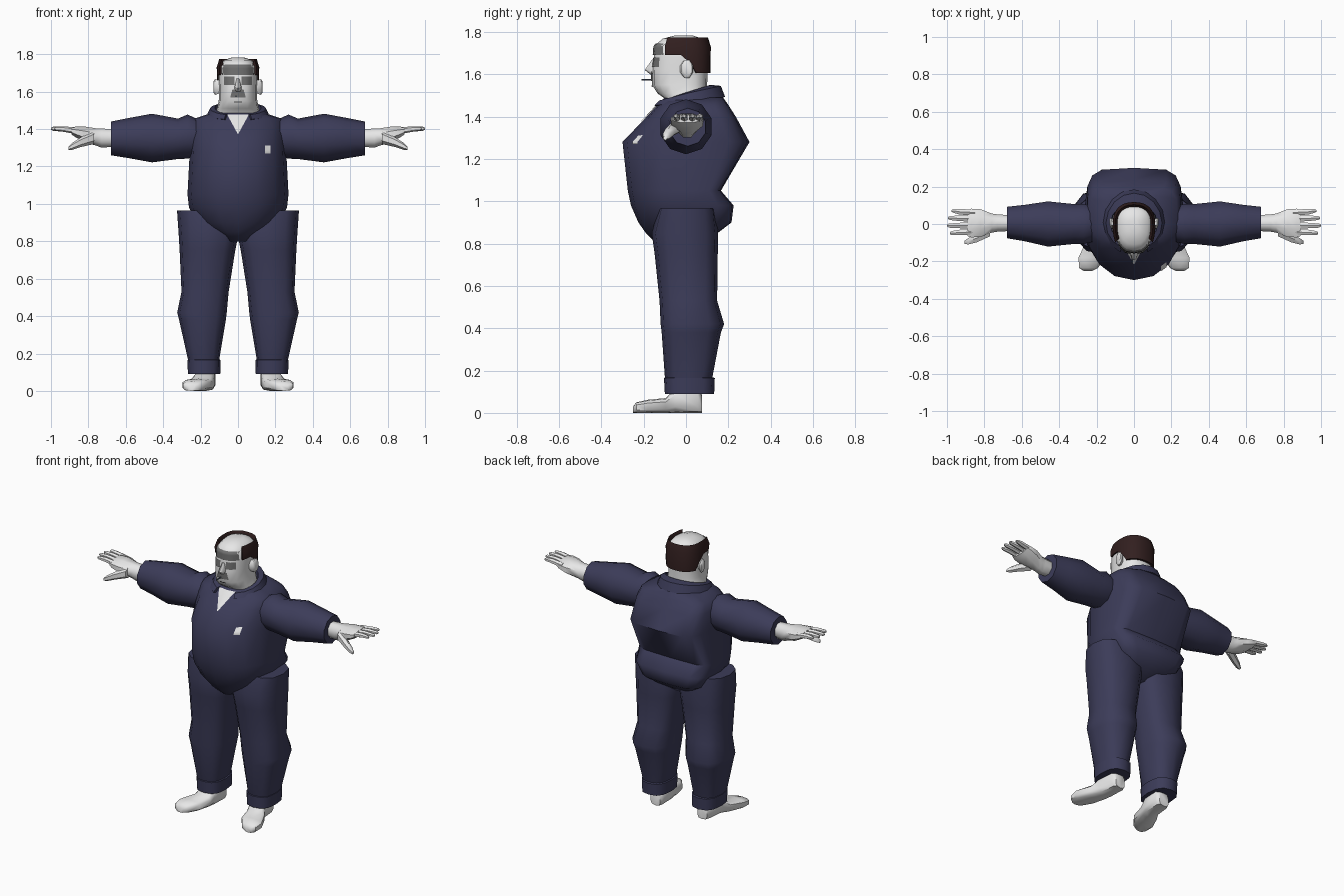
import bpy, bmesh
from math import sin, cos, pi, radians
from mathutils import Vector
from mathutils.bvhtree import BVHTree

if "Cube" in bpy.data.objects:
    bpy.data.objects.remove(bpy.data.objects["Cube"], do_unlink=True)


def material(name, rgb):
    m = bpy.data.materials.new(name)
    m.use_nodes = True
    m.diffuse_color = (*rgb, 1)
    m.node_tree.nodes["Principled BSDF"].inputs["Base Color"].default_value = (*rgb, 1)
    return m


NAVY = material("navy cloth", (0.045, 0.045, 0.1))
SKIN = material("pale skin", (0.8, 0.8, 0.8))
HAIR = material("dark brown hair", (0.032, 0.014, 0.014))
GREY = material("grey face detail", (0.16, 0.16, 0.16))
BLUE = material("slate stick", (0.1, 0.13, 0.2))
SIDES = (("left", 1), ("right", -1))


def finish(name, bm, mat, angle=50):
    mesh = bpy.data.meshes.new(name)
    bm.to_mesh(mesh)
    bm.free()
    mesh.materials.append(mat)
    ob = bpy.data.objects.new(name, mesh)
    bpy.context.collection.objects.link(ob)
    bpy.ops.object.select_all(action='DESELECT')
    ob.select_set(True)
    bpy.context.view_layer.objects.active = ob
    bpy.ops.object.shade_smooth_by_angle(angle=radians(angle))
    return ob


def loft(name, rings, mat, side=1, angle=50):
    """Skin closed rings of points and cap both ends."""
    bm = bmesh.new()
    rows = [[bm.verts.new((p[0] * side, p[1], p[2])) for p in r] for r in rings]
    n = len(rows[0])
    for a, b in zip(rows, rows[1:]):
        for i in range(n):
            bm.faces.new((a[i], a[(i + 1) % n], b[(i + 1) % n], b[i]))
    bm.faces.new(rows[0])
    bm.faces.new(rows[-1])
    bmesh.ops.recalc_face_normals(bm, faces=bm.faces)
    return finish(name, bm, mat, angle)


def power(v, p):
    return (1 if v >= 0 else -1) * abs(v) ** p if abs(v) > 1e-6 else 0


def around(t, w, front, back, pf=1, pb=1, cx=0, mid=0):
    """Point on a rounded outline; t = 0 looks to the front."""
    p = pf if cos(t) > 0 else pb
    reach = front if cos(t) > 0 else back
    return cx + w * power(sin(t), p), mid + (reach - mid) * abs(power(cos(t), p))


def ring_z(z, w, front, back, n=16, **kw):
    return [(*around(2 * pi * i / n, w, front, back, **kw), z) for i in range(n)]


def ring_x(x, cy, cz, ry, rz, n=8, turn=0.5):
    a = [2 * pi * (i + turn) / n for i in range(n)]
    return [(x, cy + ry * cos(t), cz + rz * sin(t)) for t in a]


def decal(name, target, corners, mat, n=4):
    """Lay a thin patch on the front of a part; corners are x, z pairs."""
    me = target.data
    tree = BVHTree.FromPolygons([v.co for v in me.vertices], [p.vertices for p in me.polygons])
    a, b, c, d = [Vector(p) for p in corners]
    bm = bmesh.new()
    grid = []
    for j in range(n + 1):
        row = []
        for i in range(n + 1):
            q = a.lerp(b, i / n).lerp(d.lerp(c, i / n), j / n)
            hit = tree.ray_cast(Vector((q.x, -1, q.y)), Vector((0, 1, 0)))[0]
            row.append(bm.verts.new((q.x, (hit.y if hit else -0.1) - 0.006, q.y)))
        grid.append(row)
    for j in range(n):
        for i in range(n):
            bm.faces.new((grid[j][i], grid[j][i + 1], grid[j + 1][i + 1], grid[j + 1][i]))
    bmesh.ops.remove_doubles(bm, verts=bm.verts, dist=0.0001)
    return finish(name, bm, mat)


# Torso: height, half width, front, back
torso_rows = [(0.80, .07, -.14, .08), (0.85, .15, -.19, .15), (0.90, .215, -.225, .215),
              (0.98, .262, -.26, .225), (1.05, .27, -.275, .165), (1.28, .258, -.30, .30),
              (1.40, .255, -.185, .235), (1.455, .235, -.135, .20), (1.49, .13, -.10, .175)]
torso = loft("torso", [ring_z(*r, pf=.95, pb=.42) for r in torso_rows], NAVY)

# Collar folded around the neck
collar = []
for i in range(15):
    t = radians(26 + 308 * i / 14)
    k = (1 - cos(t)) / 2
    collar.append([(*around(t, .125, -.11, .115), 1.478 + .072 * k),
                   (*around(t, .15, -.14, .165), 1.473 + .072 * k),
                   (*around(t, .168, -.168, .185), 1.45 + .042 * k),
                   (*around(t, .12, -.10, .11), 1.44 + .045 * k)])
loft("collar", collar, NAVY, angle=30)

# Head and neck
head_rows = [(1.42, .13, -.09, .12), (1.485, .12, -.10, .11), (1.51, .112, -.135, .10),
             (1.55, .103, -.16, .10), (1.62, .102, -.16, .102), (1.68, .105, -.152, .105),
             (1.735, .102, -.148, .105), (1.768, .075, -.11, .075), (1.784, .03, -.05, .03)]
head = loft("head", [ring_z(*r, pf=.8, pb=.85) for r in head_rows], SKIN)
loft("nose", [ring_z(z, w, f, -.13, n=8, mid=-.145) for z, w, f in
              ((1.67, .008, -.16), (1.62, .022, -.195), (1.60, .016, -.17))], SKIN)

# Hair band round the sides and back, leaving the crown bare
hair = []
for i in range(19):
    deg = 58 + 244 * i / 18
    t, d = radians(deg), abs(180 - deg)
    low = 1.605 if d < 70 else 1.65 if d < 92 else 1.69
    hair.append([(*(s * c for c in around(t, .112, -.163, .115, .8, .85)), z) for s, z in
                 ((1, low), (1.02, 1.73), (.9, 1.774), (.8, 1.752), (.88, low))])
loft("hair_band", hair, HAIR)

for side, s in SIDES:
    loft(side + "_ear", [ring_x(x, y, 1.625, ry, rz) for x, y, ry, rz in
                         ((.09, -.01, .022, .035), (.122, .005, .03, .045),
                          (.13, .01, .02, .035))], SKIN, s)

# Face details
decal("forehead_patch", head, ((-.085, 1.69), (.085, 1.69), (.08, 1.745), (-.08, 1.745)), GREY, 8)
for side, s in SIDES:
    decal(side + "_lens", head, [(x, z) for x, z in
          zip(sorted((s * .02, s * .075)) + sorted((s * .02, s * .075))[::-1],
              (1.635, 1.635, 1.68, 1.68))], GREY)
decal("moustache", head, ((-.042, 1.568), (.042, 1.568), (.03, 1.612), (-.03, 1.612)), GREY)
decal("mouth", head, ((-.022, 1.541), (.022, 1.541), (.022, 1.548), (-.022, 1.548)), GREY)
loft("mouth_stick", [[(-.01 + .004 * cos(a * pi / 3), y, 1.575 + .004 * sin(a * pi / 3))
                      for a in range(6)] for y in (-.15, -.21)], BLUE)

# Open neckline and chest badge
decal("neckline", torso, ((-.002, 1.375), (.002, 1.375), (.058, 1.478), (-.058, 1.478)), SKIN, 6)
decal("chest_badge", torso, ((.145, 1.27), (.175, 1.27), (.175, 1.312), (.145, 1.312)), SKIN)

sleeve = [(.22, 0, 1.355, .10, .10), (.27, 0, 1.36, .112, .118), (.32, 0, 1.348, .112, .108),
          (.46, 0, 1.352, .127, .13), (.58, .005, 1.352, .103, .108), (.68, .008, 1.35, .088, .09)]
palm = [(.65, .005, 1.352, .045, .05), (.73, .005, 1.352, .05, .055), (.76, .005, 1.358, .055, .05),
        (.82, .005, 1.372, .08, .045), (.87, .005, 1.385, .083, .03), (.89, .005, 1.39, .075, .02)]
thumb = [(.77, -.04, 1.355, .03, .035), (.84, -.075, 1.33, .026, .026),
         (.885, -.092, 1.308, .02, .019), (.905, -.098, 1.298, .01, .01)]
fingers = [(.065, .975), (.03, .995), (-.008, 1.0), (-.045, .985)]
# Trouser leg: height, inner x, outer x, front, back
leg = [(.13, .105, .265, -.085, .115), (.17, .10, .268, -.10, .125), (.38, .065, .315, -.115, .165),
       (.42, .06, .325, -.12, .18), (.53, .05, .302, -.125, .147), (.75, .015, .312, -.148, .15),
       (.85, -.005, .318, -.162, .152), (.965, 0, .326, -.13, .14)]
cuff = [(.09, .095, .268, -.10, .133), (.165, .093, .27, -.104, .136), (.172, .11, .25, -.09, .11)]
# Shoe: y, centre x, half width, top
shoe = [(.075, .17, .035, .085), (.055, .17, .05, .12), (-.05, .178, .055, .115),
        (-.095, .195, .064, .07), (-.18, .225, .074, .062), (-.235, .243, .052, .05),
        (-.25, .247, .025, .03)]

for side, s in SIDES:
    # Arm and hand
    loft(side + "_sleeve", [ring_x(*r, n=10) for r in sleeve], NAVY, s)
    loft(side + "_palm", [ring_x(*r) for r in palm], SKIN, s)
    loft(side + "_thumb", [ring_x(*r, n=6) for r in thumb], SKIN, s)
    for i, (y, tip) in enumerate(fingers):
        loft(f"{side}_finger_{i + 1}", [
            ring_x(.85, y * .95, 1.388, .018, .018, n=6), ring_x(.93, y, 1.4, .017, .015, n=6),
            ring_x(tip - .012, y * 1.08, 1.402, .013, .011, n=6),
            ring_x(tip, y * 1.08, 1.402, .006, .006, n=6)], SKIN, s)
    # Trouser leg, cuff and shoe
    for part, rows in (("leg", leg), ("cuff", cuff)):
        loft(f"{side}_{part}", [ring_z(z, (b - a) / 2, f, k, n=12, cx=(a + b) / 2, mid=.01,
                                       pf=.75, pb=.75) for z, a, b, f, k in rows], NAVY, s)
    loft(side + "_shoe", [[(cx + w * power(cos(a), .6), y, top / 2 * (1 + power(sin(a), .6)))
                           for a in [2 * pi * (i + .5) / 10 for i in range(10)]]
                          for y, cx, w, top in shoe], SKIN, s)
